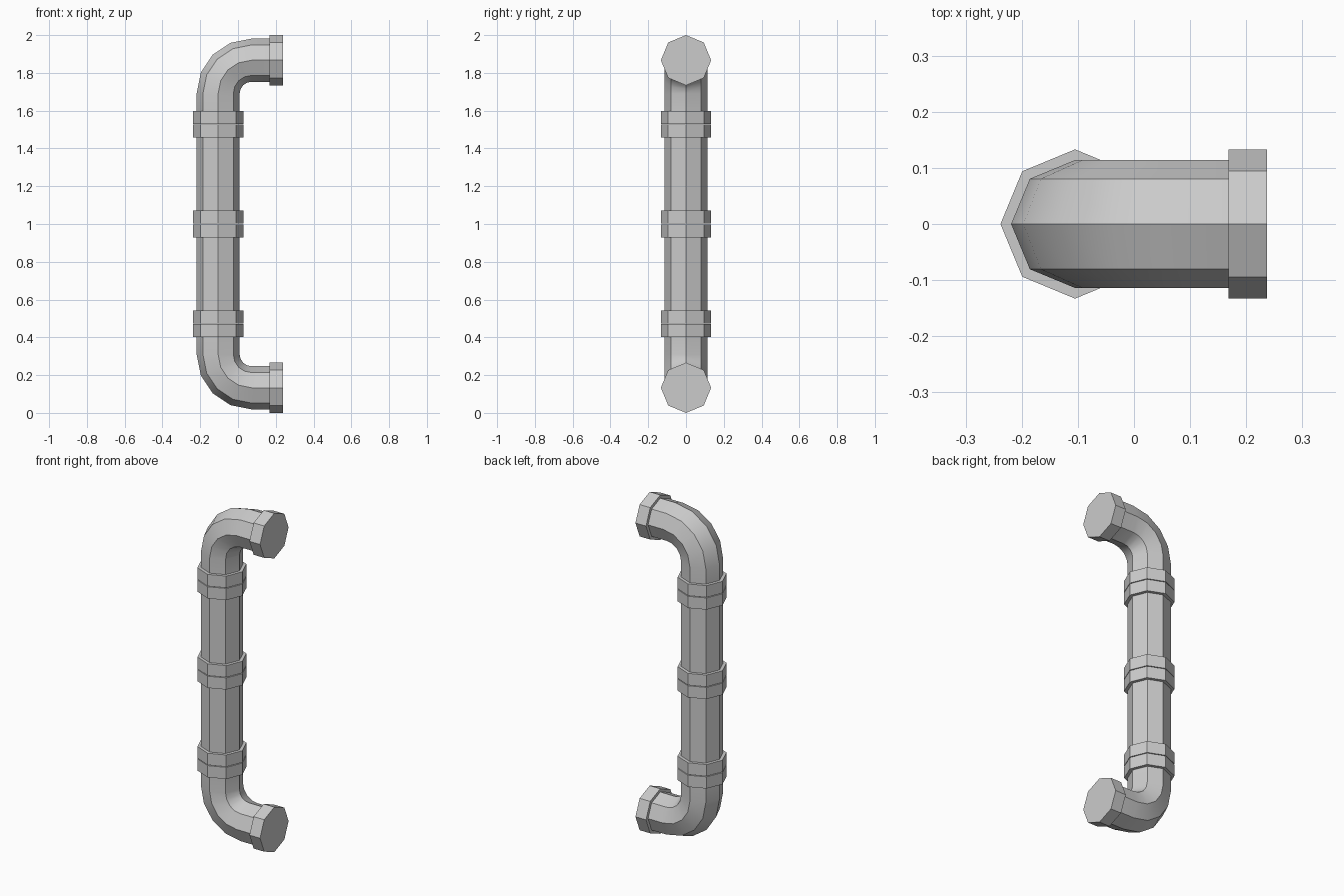
import bpy, bmesh, math
from mathutils import Vector

if "Cube" in bpy.data.objects:
    bpy.data.objects.remove(bpy.data.objects["Cube"])

SIDES = 8
AXIS_X, MID_Z = -0.105, 1.0      # vertical pipe axis, mirror height
R_PIPE, R_FLANGE, FLANGE = 0.114, 0.133, 0.069
BEND = 0.176                     # elbow centreline radius
END_X, END_Z = 0.237, 1.867      # face of the upper end flange


def loft(name, stations, flip=False):
    """Skin octagonal rings; each station is (x, z, tilt, radius)."""
    bm = bmesh.new()
    rings = []
    for x, z, tilt, r in stations:
        side = Vector((math.cos(tilt), 0, -math.sin(tilt)))
        ring = []
        for i in range(SIDES):
            a = 2 * math.pi * i / SIDES
            p = Vector((x, 0, z)) + side * r * math.cos(a) + Vector((0, r * math.sin(a), 0))
            if flip:
                p.z = 2 * MID_Z - p.z
            ring.append(bm.verts.new(p))
        rings.append(ring)
    for a, b in zip(rings, rings[1:]):
        for i in range(SIDES):
            j = (i + 1) % SIDES
            bm.faces.new((a[i], a[j], b[j], b[i]))
    bm.faces.new(rings[0])
    bm.faces.new(rings[-1])
    bmesh.ops.recalc_face_normals(bm, faces=bm.faces)
    mesh = bpy.data.meshes.new(name)
    bm.to_mesh(mesh)
    bm.free()
    mesh.shade_smooth()
    mesh.set_sharp_from_angle(angle=math.radians(30))
    obj = bpy.data.objects.new(name, mesh)
    bpy.context.collection.objects.link(obj)


# Straight pipe with a flange at each end
z0, z1 = MID_Z + 0.002, 1.526
straight = [(AXIS_X, z, 0, r) for z, r in (
    (z0, R_FLANGE), (z0 + FLANGE, R_FLANGE), (z0 + FLANGE, R_PIPE),
    (z1 - FLANGE, R_PIPE), (z1 - FLANGE, R_FLANGE), (z1, R_FLANGE))]

# Elbow: flange, quarter bend in four steps, end flange
e0 = 1.530
cx, cz = AXIS_X + BEND, END_Z - BEND
elbow = [(AXIS_X, e0, 0, R_FLANGE), (AXIS_X, e0 + FLANGE, 0, R_FLANGE),
         (AXIS_X, e0 + FLANGE, 0, R_PIPE)]
for k in range(5):
    t = k * math.pi / 8
    elbow.append((cx - BEND * math.cos(t), cz + BEND * math.sin(t), t, R_PIPE))
q = math.pi / 2
elbow += [(END_X - FLANGE, END_Z, q, R_PIPE), (END_X - FLANGE, END_Z, q, R_FLANGE),
          (END_X, END_Z, q, R_FLANGE)]

for label, flip in (("upper", False), ("lower", True)):
    loft(label + "_straight_pipe", straight, flip)
    loft(label + "_elbow_pipe", elbow, flip)
